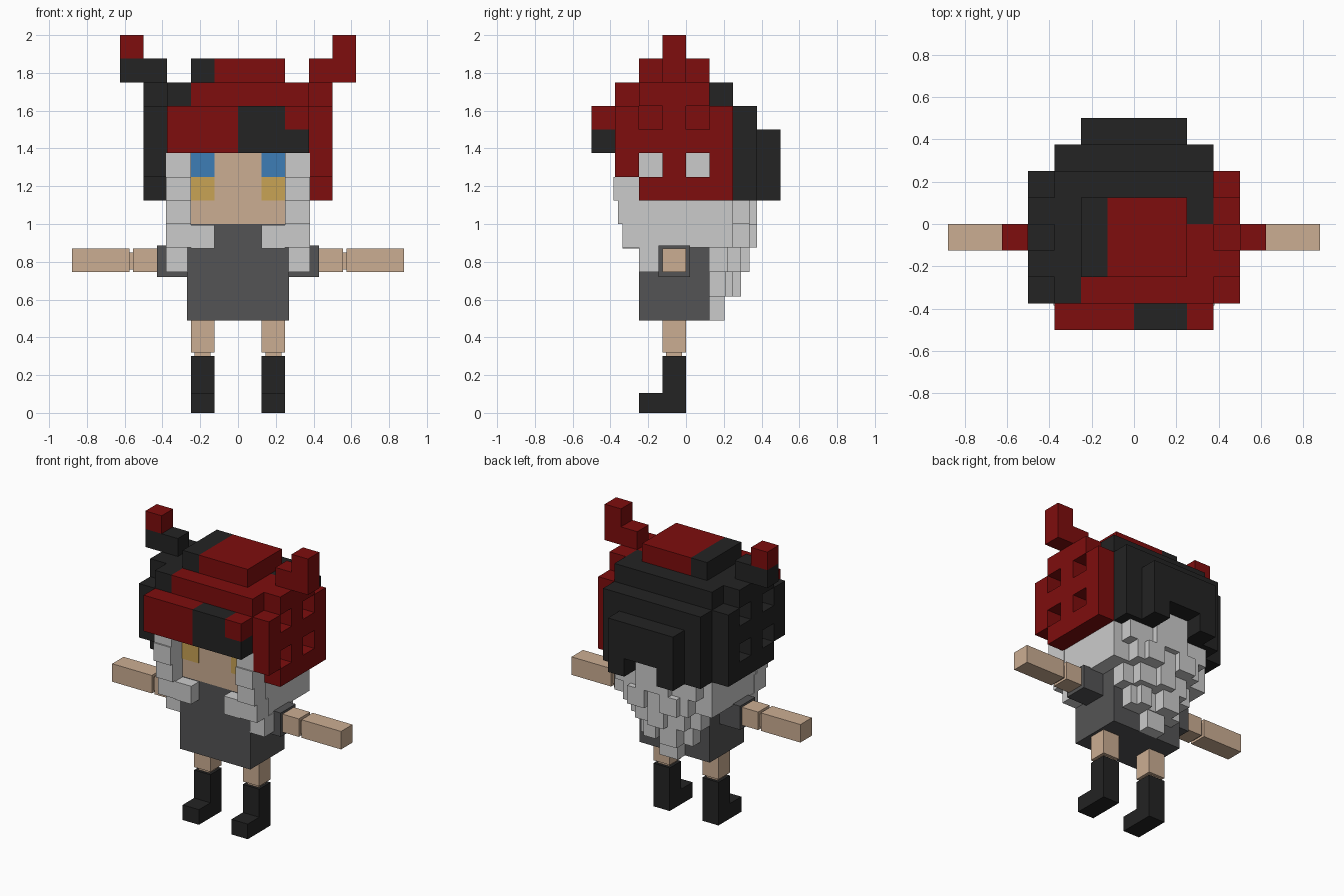
import bpy
import bmesh

if "Cube" in bpy.data.objects:
    bpy.data.objects.remove(bpy.data.objects["Cube"])

U = 0.125  # one block


def material(name, rgb):
    m = bpy.data.materials.new(name)
    m.diffuse_color = (*rgb, 1)
    m.use_nodes = True
    m.node_tree.nodes["Principled BSDF"].inputs["Base Color"].default_value = m.diffuse_color
    return m


RED = material("dark_red", (0.21, 0.004, 0.004))
BLACK = material("soft_black", (0.017, 0.017, 0.017))
CLOTH = material("charcoal_cloth", (0.088, 0.088, 0.09))
HAIR = material("pale_grey", (0.60, 0.60, 0.60))
SKIN = material("skin", (0.60, 0.42, 0.29))
BLUE = material("blue", (0.047, 0.205, 0.468))
GOLD = material("gold", (0.58, 0.366, 0.09))


def blocks(name, mat, boxes, scale=1.0, mirror=False, flip=False):
    """Object made of boxes (x0, x1, y0, y1, z0, z1); optionally mirrored or flipped in x."""
    bm = bmesh.new()
    sides = (1, -1) if mirror else ((-1,) if flip else (1,))
    for x0, x1, y0, y1, z0, z1 in boxes:
        for s in sides:
            for v in bmesh.ops.create_cube(bm, size=1)["verts"]:
                v.co = (s * (x1 if v.co.x > 0 else x0) * scale,
                        (y1 if v.co.y > 0 else y0) * scale,
                        (z1 if v.co.z > 0 else z0) * scale)
    bmesh.ops.recalc_face_normals(bm, faces=bm.faces)
    me = bpy.data.meshes.new(name)
    bm.to_mesh(me)
    bm.free()
    me.materials.append(mat)
    ob = bpy.data.objects.new(name, me)
    bpy.context.collection.objects.link(ob)
    return ob


# Legs and boots
blocks("legs", SKIN, [(.125, .25, -.125, 0, .32, .49),
                      (.145, .23, -.105, -.02, .29, .33)], mirror=True)
blocks("boots", BLACK, [(.125, .25, -.125, 0, 0, .3),
                        (.125, .25, -.25, -.125, 0, .105)], mirror=True)

# Dress with short sleeves
blocks("dress", CLOTH, [(-.27, .27, -.25, .125, .49, 1.0)])
blocks("sleeves", CLOTH, [(.26, .43, -.145, .02, .72, .885)], mirror=True)

# Arms with a thin elbow joint
blocks("arms", SKIN, [(.42, .555, -.125, 0, .745, .87),
                      (.55, .58, -.105, -.02, .76, .85),
                      (.575, .88, -.125, 0, .745, .87)], mirror=True)

# Head and painted eyes
blocks("head", SKIN, [(-.25, .25, -.25, .125, 1.0, 1.375)])
blocks("eyes", BLUE, [(.125, .25, -.257, -.25, 1.25, 1.375)], mirror=True)
blocks("cheeks", GOLD, [(.125, .25, -.257, -.25, 1.125, 1.25)], mirror=True)

# Hair: sides, stepped front locks and tips
blocks("side_hair", HAIR, [(.25, .375, -.25, .25, .875, 1.375)], mirror=True)
blocks("front_locks", HAIR, [(.25, .38, -.375, -.25, 1.25, 1.375),
                             (.25, .38, -.385, -.25, 1.125, 1.25),
                             (.25, .38, -.36, -.235, 1.0, 1.125),
                             (.25, .38, -.335, -.21, .875, 1.0),
                             (.25, .38, -.25, -.145, .745, .875),
                             (.125, .25, -.335, -.21, .87, .995)], mirror=True)

# Hair: tapering back with staggered strands
blocks("back_hair", HAIR, [(0, .25, .125, .25, .875, 1.375),
                           (0, .31, .25, .335, 1.0, 1.15),
                           (0, .25, .25, .335, .875, 1.0),
                           (0, .27, .125, .22, .745, .875),
                           (0, .19, .22, .29, .745, .875),
                           (0, .2, .125, .21, .615, .745)], mirror=True)
blocks("back_strands", HAIR, [(-.125, .125, .335, .375, 1.0, 1.25),
                              (-.19, -.06, .335, .375, .875, 1.0),
                              (.06, .19, .335, .375, .875, 1.0),
                              (-.06, .06, .29, .335, .745, .875),
                              (-.13, .0, .21, .29, .615, .745),
                              (.06, .15, .21, .25, .615, .745),
                              (-.08, .06, .125, .205, .49, .615)])

# Cap crown, counted in blocks
blocks("crown_red", RED, [(-1, 2, -2, 1, 14, 15),
                          (-2, 3, -3, -2, 13, 14),
                          (-1, 2, -2, 1, 13, 14),
                          (2, 3, -2, 0, 13, 14),
                          (0, 3, -3, 2, 11, 13)], U)
blocks("crown_black", BLACK, [(-2, -1, -2, 1, 14, 15),
                              (-3, -2, -3, 1, 13, 14),
                              (-2, -1, -2, 1, 13, 14),
                              (2, 3, 0, 1, 13, 14),
                              (-3, 3, 1, 2, 13, 14),
                              (-3, 0, -3, 2, 11, 13)], U)

# Cap front band
blocks("front_band_red", RED, [(-3, 0, -4, -3, 11, 13), (2, 3, -4, -3, 12, 13)], U)
blocks("front_band_black", BLACK, [(0, 2, -4, -3, 11, 13), (2, 3, -4, -3, 11, 12)], U)

# Cap back, with a notch at the bottom centre
blocks("cap_back", BLACK, [(-3, 3, 2, 3, 10, 13), (-3, -1, 2, 3, 9, 10), (1, 3, 2, 3, 9, 10),
                           (-2, 2, 3, 4, 10, 12), (-2, -1, 3, 4, 9, 10), (1, 2, 3, 4, 9, 10)], U)

# Pierced side flaps, one red and one black
flap = []
for z in range(9, 14):
    y0, y1 = {9: (-2, 2), 13: (-2, 1)}.get(z, (-3, 2))
    for y in range(y0, y1):
        if not (z in (10, 12) and y in (-2, 0)):
            flap.append((3, 4, y, y + 1, z, z + 1))
blocks("right_flap", RED, flap, U)
blocks("left_flap", BLACK, flap, U, flip=True)

# Horns
horn_base = [(3, 5, -1, 0, 14, 15)]
horn_tip = [(4, 5, -1, 0, 15, 16)]
blocks("right_horn", RED, horn_base + horn_tip, U)
blocks("left_horn_base", BLACK, horn_base, U, flip=True)
blocks("left_horn_tip", RED, horn_tip, U, flip=True)
